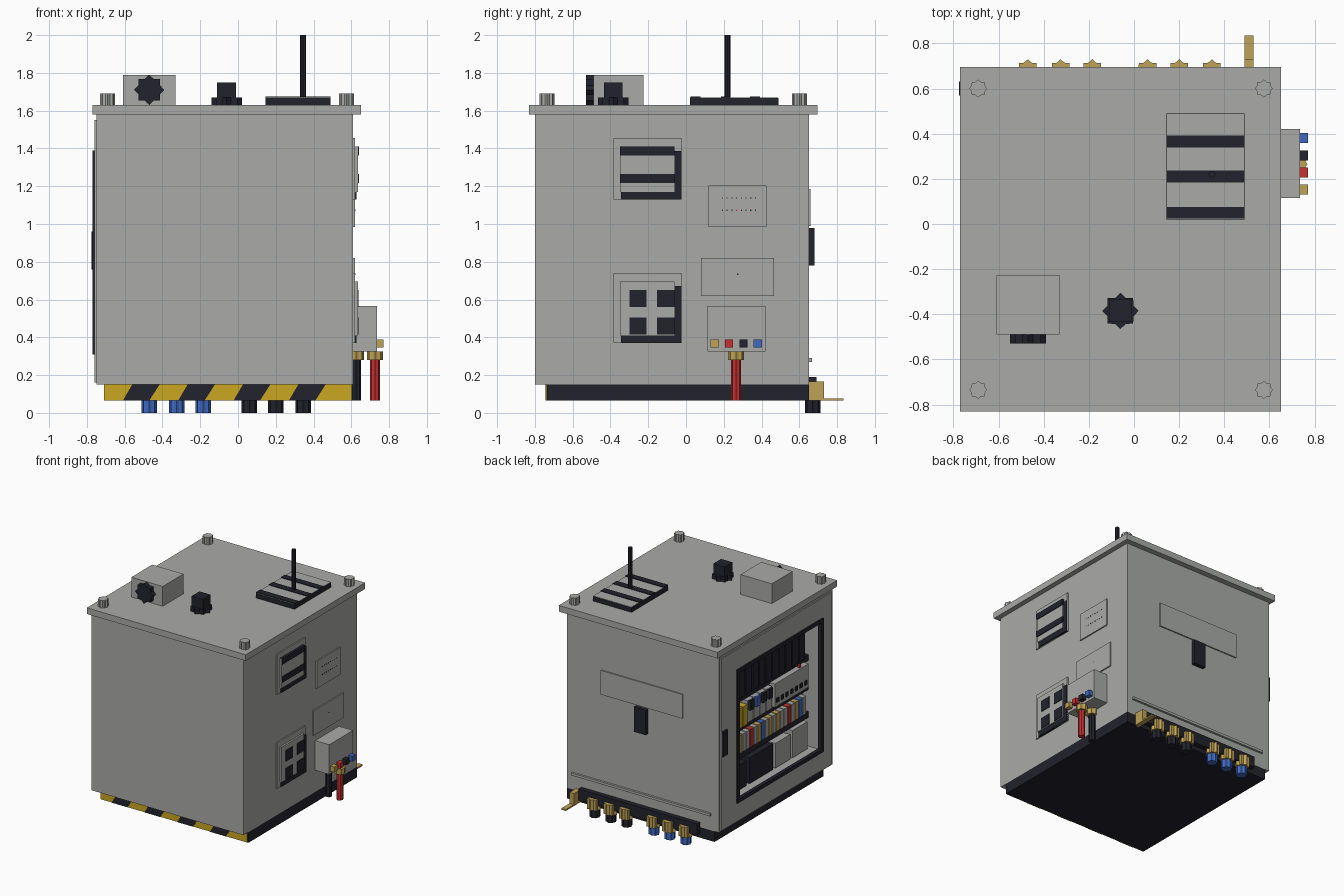
import bpy, bmesh, math
from mathutils import Matrix, Vector

cube = bpy.data.objects.get("Cube")
if cube:
    bpy.data.objects.remove(cube, do_unlink=True)


def material(name, rgb):
    m = bpy.data.materials.new(name)
    m.use_nodes = True
    m.diffuse_color = (*rgb, 1)
    m.node_tree.nodes["Principled BSDF"].inputs["Base Color"].default_value = (*rgb, 1)
    return m


GREY = material("cabinet grey", (0.40, 0.41, 0.39))
DARK = material("dark plastic", (0.016, 0.016, 0.026))
YELLOW = material("warning yellow", (0.60, 0.39, 0.015))
GOLD = material("brass", (0.52, 0.36, 0.09))
RED = material("red", (0.57, 0.03, 0.03))
BLUE = material("blue", (0.05, 0.14, 0.54))


def finish(name, bm, mat):
    bmesh.ops.recalc_face_normals(bm, faces=bm.faces)
    mesh = bpy.data.meshes.new(name)
    bm.to_mesh(mesh)
    bm.free()
    mesh.materials.append(mat)
    ob = bpy.data.objects.new(name, mesh)
    bpy.context.collection.objects.link(ob)
    return ob


def box(name, x, y, z, mat):
    """Box from (min, max) pairs."""
    bm = bmesh.new()
    bmesh.ops.create_cube(bm, size=1)
    for v in bm.verts:
        v.co = Vector([(a + b) / 2 + c * (b - a) for (a, b), c in zip((x, y, z), v.co)])
    return finish(name, bm, mat)


def prism(name, points, depth, matrix, mat):
    """Extrude a flat outline along local z."""
    bm = bmesh.new()
    face = bm.faces.new([bm.verts.new((px, py, 0)) for px, py in points])
    ext = bmesh.ops.extrude_face_region(bm, geom=[face])["geom"]
    bmesh.ops.translate(bm, vec=(0, 0, depth), verts=[g for g in ext if isinstance(g, bmesh.types.BMVert)])
    bm.transform(matrix)
    return finish(name, bm, mat)


def star(name, at, r, depth, mat, ratio=0.77, turn=None):
    """Eight-pointed ribbed prism."""
    pts = []
    for i in range(16):
        q = r if i % 2 == 0 else r * ratio
        pts.append((q * math.cos(i * math.pi / 8), q * math.sin(i * math.pi / 8)))
    return prism(name, pts, depth, Matrix.Translation(at) @ (turn or Matrix()), mat)


# Cabinet shell with a recessed window on the -x side
body = box("cabinet_body", (-0.75, 0.61), (-0.80, 0.65), (0.15, 1.58), GREY)
door = box("door_panel", (-0.76, -0.745), (-0.78, 0.635), (0.16, 1.55), GREY)
cutter = box("window_cutter", (-0.9, -0.60), (-0.64, 0.42), (0.33, 1.37), GREY)
cutter.hide_render = True
for ob in (body, door):
    mod = ob.modifiers.new("window", "BOOLEAN")
    mod.operation, mod.object, mod.solver = "DIFFERENCE", cutter, "EXACT"
    bpy.context.view_layer.objects.active = ob
    bpy.ops.object.modifier_apply(modifier=mod.name)
bpy.data.objects.remove(cutter, do_unlink=True)

for i, (y, z) in enumerate([((-0.66, 0.44), (1.36, 1.39)), ((-0.66, 0.44), (0.31, 0.34)),
                            ((-0.66, -0.63), (0.34, 1.36)), ((0.41, 0.44), (0.34, 1.36))]):
    box(f"window_gasket_{i}", (-0.77, -0.74), y, z, DARK)
box("door_handle", (-0.775, -0.755), (0.57, 0.63), (0.76, 0.96), DARK)

# Lid, lid bolts and plinth
box("lid", (-0.77, 0.65), (-0.83, 0.695), (1.58, 1.63), GREY)
for x in (-0.69, 0.575):
    for y in (-0.735, 0.60):
        star("lid_bolt", (x, y, 1.63), 0.04, 0.06, GREY, 0.8)
box("plinth", (-0.71, 0.61), (-0.735, 0.65), (0.065, 0.15), DARK)
box("warning_strip", (-0.71, 0.60), (-0.740, -0.735), (0.065, 0.15), YELLOW)
upright = Matrix.Rotation(math.pi / 2, 4, "X")
for i in range(4):
    x = -0.61 + 0.293 * i
    prism("warning_stripe", [(x, 0.065), (x + 0.14, 0.065), (x + 0.195, 0.15), (x + 0.05, 0.15)],
          0.004, Matrix.Translation((0, -0.739, 0)) @ upright, DARK)

# Roof fittings
box("siren_box", (-0.61, -0.33), (-0.49, -0.225), (1.63, 1.79), GREY)
star("siren_horn", (-0.47, -0.49, 1.71), 0.08, 0.04, DARK, turn=upright)
star("beacon_base", (-0.06, -0.385, 1.63), 0.08, 0.04, DARK)
box("beacon_top", (-0.11, -0.01), (-0.435, -0.335), (1.67, 1.75), DARK)
box("antenna_base", (0.145, 0.49), (0.02, 0.49), (1.63, 1.668), DARK)
box("antenna_plate", (0.147, 0.488), (0.022, 0.488), (1.668, 1.671), GREY)
for y in (0.05, 0.21, 0.365):
    box("antenna_bar", (0.145, 0.49), (y - 0.026, y + 0.026), (1.665, 1.676), DARK)
star("antenna_rod", (0.345, 0.22, 1.67), 0.016, 0.33, DARK, 0.9)

# Vents on the +x side
for z in (1.13, 0.37):
    top = z + (0.325 if z > 1 else 0.37)
    box("vent_frame", (0.60, 0.62), (-0.385, -0.025), (z, top), GREY)
    box("vent_shadow", (0.60, 0.628), (-0.345, -0.025), (z, top - 0.068), DARK)
    box("vent_panel", (0.60, 0.634), (-0.35, -0.06), (z + 0.04, top - 0.045), GREY)
for z in (1.24, 1.387):
    box("vent_slot", (0.62, 0.64), (-0.35, -0.06), (z - 0.024, z + 0.024), DARK)
for y in (-0.255, -0.108):
    for z in (0.46, 0.605):
        box("fan_opening", (0.62, 0.639), (y - 0.045, y + 0.046), (z - 0.045, z + 0.045), DARK)

# Label plates with tiny marks
box("upper_label", (0.60, 0.62), (0.12, 0.425), (0.985, 1.205), GREY)
box("lower_label", (0.60, 0.62), (0.08, 0.465), (0.62, 0.82), GREY)
for i in range(8):
    y = 0.19 + 0.025 * i
    for z in (1.07, 1.135):
        box("label_mark", (0.615, 0.622), (y, y + 0.006), (z, z + 0.006),
            RED if i == 3 and z < 1.1 else DARK)
box("label_dot", (0.615, 0.622), (0.27, 0.278), (0.73, 0.738), DARK)

# Connector box with plugs and hanging cables
box("connector_box", (0.60, 0.735), (0.115, 0.42), (0.325, 0.565), GREY)
for i, mat in enumerate((GOLD, RED, DARK, BLUE)):
    y = 0.152 + 0.076 * i
    box("plug", (0.73, 0.77), (y - 0.022, y + 0.022), (0.345, 0.388), mat)
for x, mat in ((0.625, DARK), (0.725, RED)):
    star("cable_gland", (x, 0.265, 0.28), 0.043, 0.045, GOLD, 0.85)
    star("hanging_cable", (x, 0.265, 0.065), 0.026, 0.22, mat, 0.85)

# Back: name plate, latch, drip rail, cable entries, earth bracket
box("back_plate", (-0.43, 0.30), (0.64, 0.66), (0.99, 1.185), GREY)
box("back_latch", (-0.115, -0.01), (0.64, 0.68), (0.78, 0.98), DARK)
box("drip_rail", (-0.68, 0.56), (0.64, 0.667), (0.27, 0.29), GREY)
box("gland_plate", (-0.58, 0.48), (0.64, 0.69), (0.10, 0.19), DARK)
for x in (-0.47, -0.325, -0.185, 0.06, 0.20, 0.345):
    star("back_gland", (x, 0.675, 0.065), 0.055, 0.085, GOLD)
    star("back_cable", (x, 0.67, 0.0), 0.041, 0.075, BLUE if x < 0 else DARK, 0.85)
box("earth_bracket_upright", (0.49, 0.53), (0.64, 0.73), (0.065, 0.165), GOLD)
box("earth_bracket_foot", (0.49, 0.53), (0.72, 0.835), (0.065, 0.076), GOLD)

# Window interior: horizontal ducts
BACK = -0.60
for z in (0.585, 0.81, 1.045):
    box("wiring_duct", (-0.645, BACK), (-0.64, 0.42), (z - 0.025, z + 0.025), DARK)
# Top row of dark cards
box("card_rack", (-0.63, BACK), (-0.56, 0.30), (1.08, 1.31), DARK)
for i in range(10):
    y = 0.26 - 0.085 * i
    box("card", (-0.685, BACK), (y - 0.036, y + 0.036), (1.08, 1.31), DARK)
# Middle row: relays, breakers, controller
for i in range(3):
    y = 0.36 - 0.065 * i
    box("safety_relay", (-0.69, BACK), (y - 0.029, y + 0.029), (0.84, 1.0), YELLOW)
for i in range(4):
    y = 0.15 - 0.08 * i
    box("breaker", (-0.68, BACK), (y - 0.036, y + 0.036), (0.84, 1.02), GREY)
    box("breaker_switch", (-0.70, -0.68), (y - 0.022, y + 0.022), (0.94, 1.02), BLUE if i == 1 else DARK)
box("controller", (-0.69, BACK), (-0.58, -0.15), (0.84, 1.03), GREY)
for i in range(7):
    y = -0.18 - 0.06 * i
    box("controller_port", (-0.698, -0.69), (y - 0.014, y + 0.014), (0.875, 0.91), DARK)
box("controller_lamp", (-0.68, -0.66), (-0.50, -0.48), (1.03, 1.055), RED)
# Terminal row
cycle = (GOLD, GREY, GOLD, GREY, GREY, RED, GREY, GOLD, BLUE, GREY)
for i in range(20):
    y = 0.37 - 0.048 * i
    box("terminal", (-0.68, BACK), (y - 0.02, y + 0.02), (0.63, 0.775), cycle[i % 10])
# Bottom row of supplies
for y, top, mat in (((0.20, 0.38), 0.54, DARK), ((-0.14, 0.16), 0.55, DARK),
                    ((-0.36, -0.17), 0.54, GREY), ((-0.58, -0.39), 0.56, GREY)):
    box("power_supply", (-0.68, BACK), y, (0.34, top), mat)
